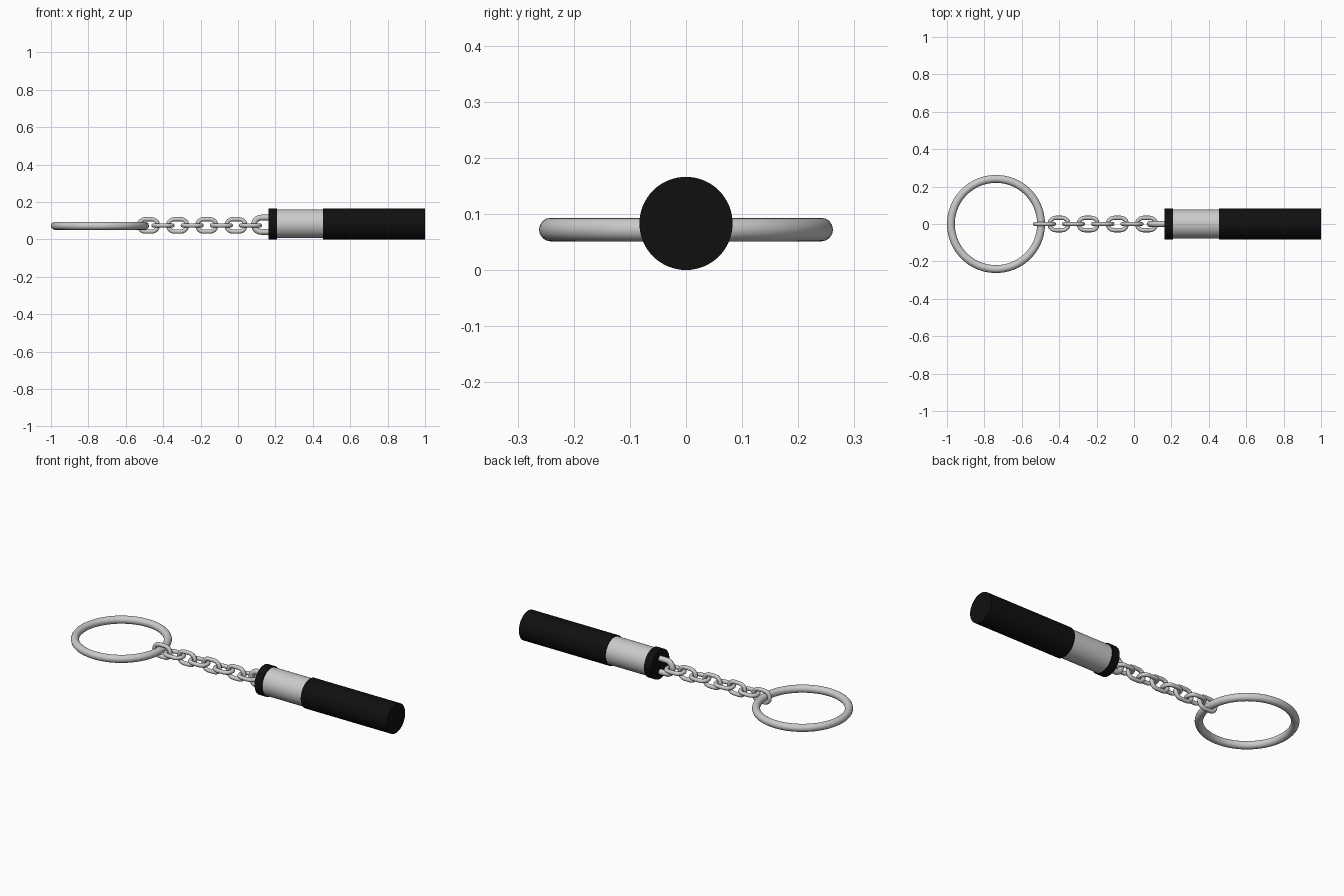
import bpy, bmesh
from math import pi, sin, cos
from mathutils import Vector

if "Cube" in bpy.data.objects:
    bpy.data.objects.remove(bpy.data.objects["Cube"])


def finish(name, bm, mat=None):
    bmesh.ops.recalc_face_normals(bm, faces=bm.faces)
    me = bpy.data.meshes.new(name)
    bm.to_mesh(me)
    bm.free()
    ob = bpy.data.objects.new(name, me)
    bpy.context.collection.objects.link(ob)
    if mat:
        me.materials.append(mat)
    bpy.ops.object.select_all(action='DESELECT')
    bpy.context.view_layer.objects.active = ob
    ob.select_set(True)
    bpy.ops.object.shade_smooth_by_angle(angle=0.7)
    return ob


def tube(name, path, radius, upright, centre, closed=True, sides=16):
    """Sweep a round section along a flat path (u, v); upright puts v on z."""
    bm = bmesh.new()
    normal = Vector((0, 1, 0)) if upright else Vector((0, 0, 1))
    pts = [Vector(centre) + (Vector((u, 0, v)) if upright else Vector((u, v, 0)))
           for u, v in path]
    n = len(pts)
    rings = []
    for i, p in enumerate(pts):
        a = pts[i - 1] if closed or i else p
        b = pts[(i + 1) % n] if closed or i < n - 1 else p
        side = (b - a).normalized().cross(normal)
        rings.append([bm.verts.new(p + radius * (cos(t) * side + sin(t) * normal))
                      for t in (2 * pi * k / sides for k in range(sides))])
    for i in range(n if closed else n - 1):
        r, s = rings[i], rings[(i + 1) % n]
        for k in range(sides):
            m = (k + 1) % sides
            bm.faces.new((r[k], r[m], s[m], s[k]))
    if not closed:
        bm.faces.new(rings[0])
        bm.faces.new(rings[-1])
    return finish(name, bm)


def arc(cx, r, start, end, steps):
    return [(cx + r * cos(start + (end - start) * i / steps),
             r * sin(start + (end - start) * i / steps)) for i in range(steps + 1)]


def rod(name, x0, x1, radius, mat=None, sides=64):
    """Closed cylinder lying along x."""
    bm = bmesh.new()
    ends = [[bm.verts.new((x, radius * cos(2 * pi * k / sides),
                           AXIS_Z + radius * sin(2 * pi * k / sides)))
             for k in range(sides)] for x in (x0, x1)]
    for k in range(sides):
        m = (k + 1) % sides
        bm.faces.new((ends[0][k], ends[0][m], ends[1][m], ends[1][k]))
    for e in ends:
        bm.faces.new(e)
    return finish(name, bm, mat)


AXIS_Z = 0.083
black = bpy.data.materials.new("black")
black.diffuse_color = (0.005, 0.005, 0.005, 1)
black.use_nodes = True
black.node_tree.nodes["Principled BSDF"].inputs["Base Color"].default_value = black.diffuse_color

# Large key ring
tube("key_ring", arc(0, 0.241, 0, 2 * pi, 96)[:-1], 0.021, False, (-0.738, 0, 0.072))

# Chain of eight links, alternately upright and flat
link = arc(0.0175, 0.033, -pi / 2, pi / 2, 14) + arc(-0.0175, 0.033, pi / 2, 3 * pi / 2, 14)
for i in range(8):
    tube(f"chain_link_{i + 1}", link, 0.0112, i % 2 == 0, (-0.479 + 0.078 * i, 0, 0.0745))

# U-shaped eyelet fixed to the end cap
eyelet = [(0.175, 0.038)] + arc(0.1235, 0.038, pi / 2, 3 * pi / 2, 20) + [(0.175, -0.038)]
tube("eyelet", eyelet, 0.0155, True, (0, 0, 0.078), closed=False)

# Cylindrical handle
rod("end_cap", 0.163, 0.208, 0.083, black)
rod("metal_body", 0.2, 0.46, 0.077)
rod("grip", 0.455, 1.0, 0.083, black)
